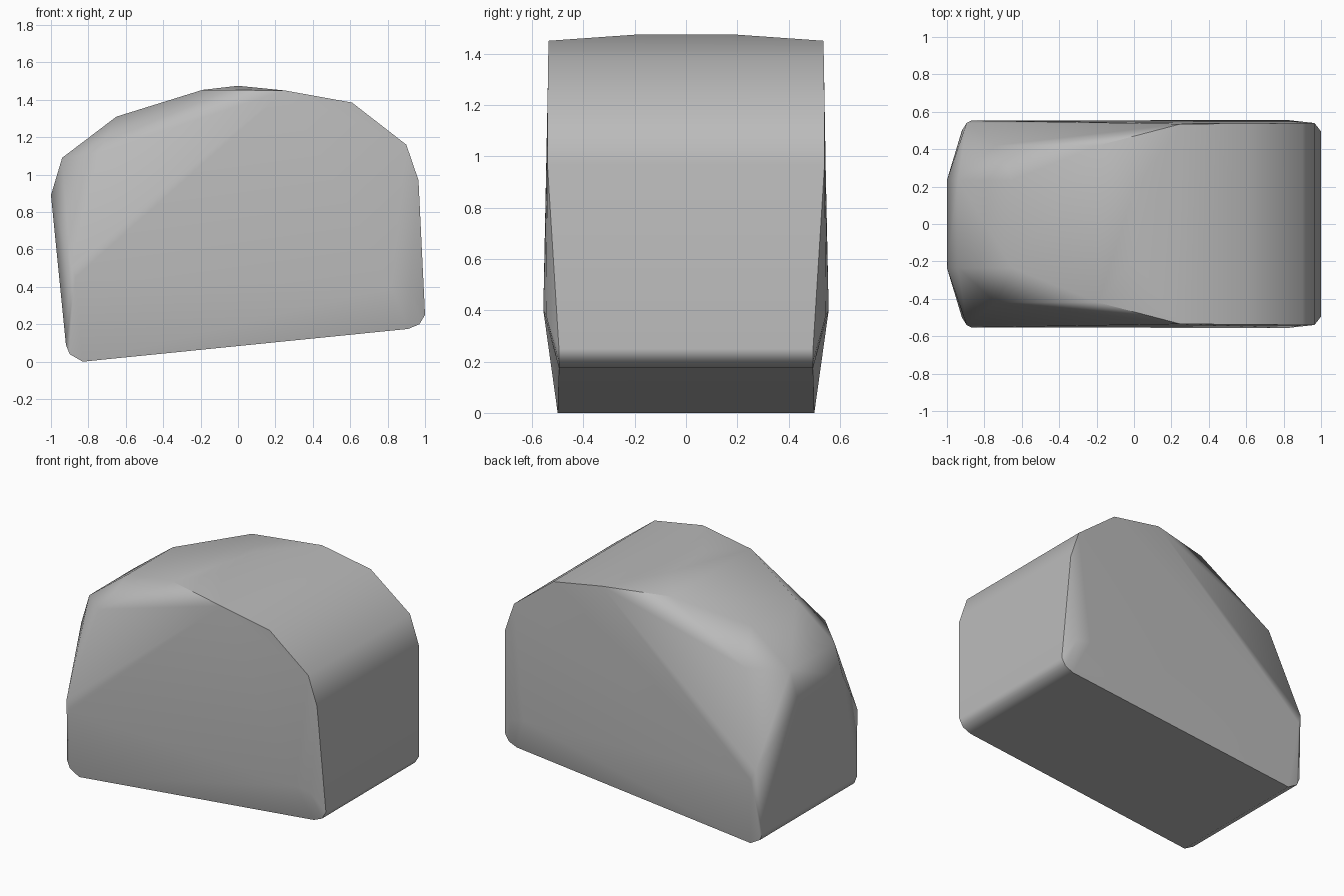
import bpy
import bmesh
import math

cube = bpy.data.objects.get("Cube")
if cube:
    bpy.data.objects.remove(cube, do_unlink=True)

# Stone colour
stone = bpy.data.materials.new("stone grey")
stone.use_nodes = True
grey = (0.5, 0.5, 0.5, 1)
stone.diffuse_color = grey
stone.node_tree.nodes["Principled BSDF"].inputs["Base Color"].default_value = grey

# Outline corners: x, z, half width
outline = [
    (-0.83, 0.0, 0.5), (-0.90, 0.04, 0.5), (-0.92, 0.09, 0.5),
    (-1.0, 0.89, 0.235), (-0.94, 1.09, 0.235), (-0.65, 1.31, 0.235),
    (-0.19, 1.453, 0.42), (0.0, 1.475, 0.18), (0.25, 1.45, 0.535),
    (0.61, 1.385, 0.537), (0.90, 1.16, 0.54), (0.965, 0.97, 0.54),
    (1.0, 0.25, 0.495), (0.97, 0.2, 0.495), (0.91, 0.175, 0.495),
]
# Bulging corners on the flanks
flank = [
    (-0.74, 1.12, 0.42), (-0.87, 0.97, 0.35),
    (-0.895, 0.52, 0.54), (-0.87, 0.45, 0.553),
    (0.82, 0.40, 0.556), (0.92, 0.38, 0.545),
]

# Chipped boulder: hull round the mirrored corners
bm = bmesh.new()
for x, z, w in outline + flank:
    for side in (-1, 1):
        bm.verts.new((x, side * w, z))
hull = bmesh.ops.convex_hull(bm, input=bm.verts[:])
spare = {v for v in hull["geom_interior"] + hull["geom_unused"]
         if isinstance(v, bmesh.types.BMVert)}
bmesh.ops.delete(bm, geom=list(spare), context="VERTS")
bmesh.ops.dissolve_limit(bm, angle_limit=math.radians(1),
                         verts=bm.verts[:], edges=bm.edges[:])
bmesh.ops.recalc_face_normals(bm, faces=bm.faces[:])
mesh = bpy.data.meshes.new("boulder")
bm.to_mesh(mesh)
bm.free()
mesh.materials.append(stone)
boulder = bpy.data.objects.new("boulder", mesh)
bpy.context.collection.objects.link(boulder)

# Soft facets with crisp outer edges
for obj in bpy.context.selected_objects:
    obj.select_set(False)
boulder.select_set(True)
bpy.context.view_layer.objects.active = boulder
bpy.ops.object.shade_smooth_by_angle(angle=math.radians(40))
weighted = boulder.modifiers.new("weighted normals", "WEIGHTED_NORMAL")
weighted.keep_sharp = True
